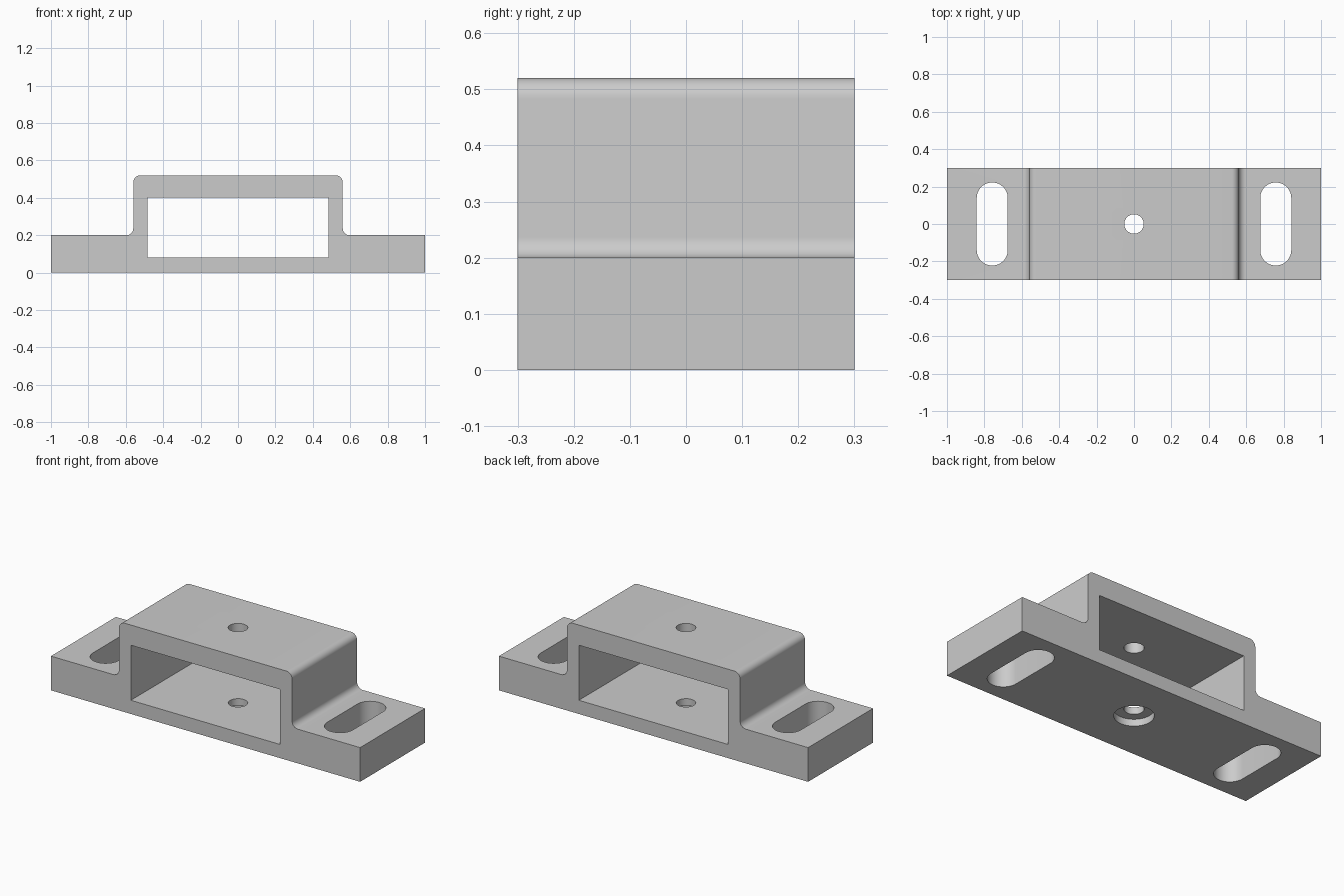
import bpy, bmesh
from math import pi, cos, sin, radians

cube = bpy.data.objects.get("Cube")
if cube:
    bpy.data.objects.remove(cube, do_unlink=True)

LENGTH, DEPTH, HEIGHT = 2.0, 0.6, 0.52
FOOT, WALL_X, FILLET = 0.2, 0.56, 0.037

grey = bpy.data.materials.new("plain grey")
grey.use_nodes = True
colour = (0.6, 0.6, 0.6, 1)
grey.diffuse_color = colour
grey.node_tree.nodes["Principled BSDF"].inputs["Base Color"].default_value = colour


def arc(cx, cy, r, start, end, steps):
    angles = [radians(start + (end - start) * i / steps) for i in range(steps + 1)]
    return [(cx + r * cos(a), cy + r * sin(a)) for a in angles]


def prism(name, points, vector, place):
    """Extrude a closed 2D outline along a vector."""
    bm = bmesh.new()
    face = bm.faces.new([bm.verts.new(place(u, v)) for u, v in points])
    new = bmesh.ops.extrude_face_region(bm, geom=[face])["geom"]
    bmesh.ops.translate(bm, vec=vector, verts=[g for g in new if isinstance(g, bmesh.types.BMVert)])
    bmesh.ops.recalc_face_normals(bm, faces=bm.faces)
    mesh = bpy.data.meshes.new(name)
    bm.to_mesh(mesh)
    bm.free()
    mesh.materials.append(grey)
    obj = bpy.data.objects.new(name, mesh)
    bpy.context.collection.objects.link(obj)
    return obj


def upright(name, points, z0, z1):
    return prism(name, points, (0, 0, z1 - z0), lambda u, v: (u, v, z0))


# Bracket body: half outline, mirrored, then extruded front to back
half = [(LENGTH / 2, 0), (LENGTH / 2, FOOT)]
half += arc(WALL_X + FILLET, FOOT + FILLET, FILLET, 270, 180, 10)
half += arc(WALL_X - FILLET, HEIGHT - FILLET, FILLET, 0, 90, 10)
outline = half + [(-x, z) for x, z in reversed(half)]
body = prism("bracket_body", outline, (0, DEPTH, 0), lambda u, v: (u, -DEPTH / 2, v))

# Rectangular channel through the middle
w, low, high = 0.483, 0.08, 0.402
channel = prism("channel_cutter", [(-w, low), (w, low), (w, high), (-w, high)],
                (0, 1, 0), lambda u, v: (u, -0.5, v))

# Centre hole through top and base, with a counterbore underneath
hole = upright("hole_cutter", arc(0, 0, 0.052, 0, 360, 48)[:-1], -0.1, 0.7)
bore = upright("counterbore_cutter", arc(0, 0, 0.104, 0, 360, 64)[:-1], -0.1, 0.04)

# Mounting slots in both feet
cutters = [channel, hole, bore]
for side, x in (("left", 0.758), ("right", -0.758)):
    r, reach = 0.083, 0.139
    slot = arc(x, reach, r, 0, 180, 24) + arc(x, -reach, r, 180, 360, 24)
    cutters.append(upright(side + "_slot_cutter", slot, -0.1, 0.4))

bpy.context.view_layer.objects.active = body
for cutter in cutters:
    cutter.hide_render = True
    mod = body.modifiers.new(cutter.name, "BOOLEAN")
    mod.operation, mod.solver, mod.object = "DIFFERENCE", "EXACT", cutter
    bpy.ops.object.modifier_apply(modifier=mod.name)
    bpy.data.objects.remove(cutter, do_unlink=True)

bpy.ops.object.select_all(action="DESELECT")
body.select_set(True)
bpy.ops.object.shade_smooth_by_angle(angle=radians(30))
